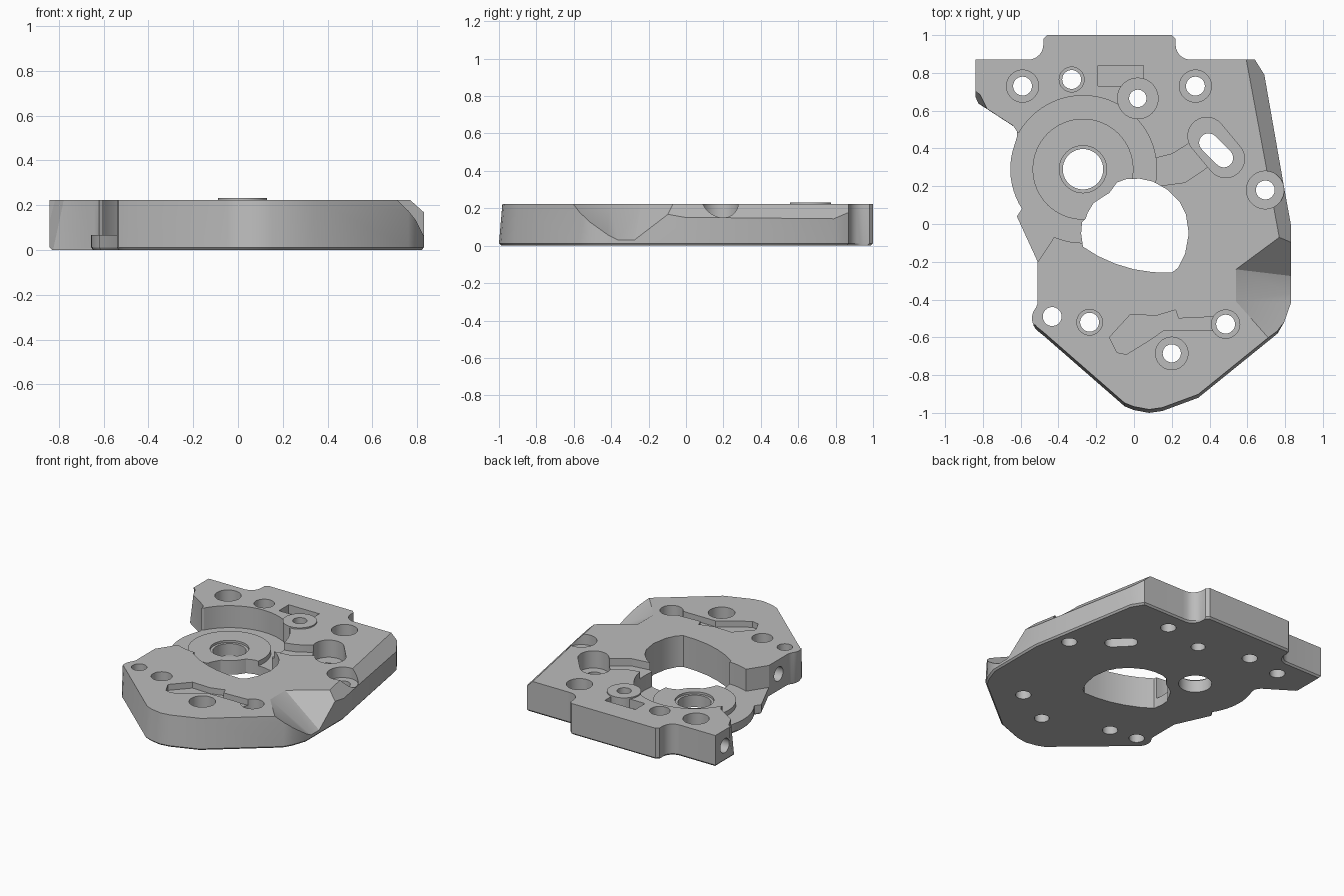
import bpy, bmesh, math
from mathutils import Vector

H = 0.222  # plate thickness
metal = bpy.data.materials.new("machined grey")
metal.diffuse_color = (0.5, 0.5, 0.5, 1)


def make(name, bm):
    bmesh.ops.recalc_face_normals(bm, faces=bm.faces)
    me = bpy.data.meshes.new(name)
    bm.to_mesh(me)
    bm.free()
    ob = bpy.data.objects.new(name, me)
    bpy.context.collection.objects.link(ob)
    me.materials.append(metal)
    return ob


def loft(name, rings):
    """Solid through stacked rings of equal point count."""
    bm = bmesh.new()
    vs = [[bm.verts.new(p) for p in r] for r in rings]
    n = len(rings[0])
    for a, b in zip(vs, vs[1:]):
        for i in range(n):
            j = (i + 1) % n
            bm.faces.new((a[i], a[j], b[j], b[i]))
    bm.faces.new(vs[0][::-1])
    bm.faces.new(vs[-1])
    return make(name, bm)


def prism(name, pts, z0, z1):
    return loft(name, [[(x, y, z) for x, y in pts] for z in (z0, z1)])


def arc(cx, cy, r, a0, a1, n):
    return [(cx + r * math.cos(math.radians(a0 + (a1 - a0) * i / n)),
             cy + r * math.sin(math.radians(a0 + (a1 - a0) * i / n))) for i in range(n + 1)]


def disc(name, x, y, r, z0, z1, n=40):
    return prism(name, arc(x, y, r, 0, 360, n)[:-1], z0, z1)


def slot(name, a, b, r, z0, z1):
    t = math.degrees(math.atan2(b[1] - a[1], b[0] - a[0]))
    return prism(name, arc(*b, r, t - 90, t + 90, 14) + arc(*a, r, t + 90, t + 270, 14), z0, z1)


def side_hole(name, x0, x1, y, z, r):
    pts = arc(y, z, r, 0, 360, 28)[:-1]
    return loft(name, [[(x, a, b) for a, b in pts] for x in (x0, x1)])


def hull(name, pts):
    bm = bmesh.new()
    vs = [bm.verts.new(p) for p in pts]
    res = bmesh.ops.convex_hull(bm, input=vs)
    loose = [v for v in bm.verts if not v.link_faces]
    bmesh.ops.delete(bm, geom=loose, context='VERTS')
    return make(name, bm)


def cut(ob, tool, op='DIFFERENCE'):
    m = ob.modifiers.new("cut", 'BOOLEAN')
    m.operation, m.solver, m.object = op, 'EXACT', tool
    bpy.context.view_layer.objects.active = ob
    bpy.ops.object.modifier_apply(modifier=m.name)
    bpy.data.objects.remove(tool, do_unlink=True)


# plate outline
outline = ([(-0.84, 0.87), (-0.56, 0.87)] + arc(-0.56, 0.95, 0.08, -80, 0, 6)
           + [(-0.48, 0.98), (-0.46, 1.0), (0.20, 1.0), (0.22, 0.98)]
           + arc(0.30, 0.95, 0.08, 180, 260, 6)
           + [(0.32, 0.87), (0.64, 0.87), (0.69, 0.79), (0.79, 0.22), (0.83, 0.0),
              (0.83, -0.42), (0.795, -0.52), (0.76, -0.58), (0.34, -0.92), (0.15, -0.99),
              (0.08, -1.0), (0.0, -0.985), (-0.05, -0.965), (-0.48, -0.59)]
           + arc(-0.45, -0.5, 0.09, 225, 140, 8)
           + [(-0.51, -0.42), (-0.51, -0.20), (-0.62, 0.04)]
           + arc(-0.27, 0.29, 0.385, 213, 160, 10)
           + [(-0.62, 0.46), (-0.62, 0.49), (-0.64, 0.52), (-0.84, 0.65)])


def ring(z, shrink=1.0, lift=0.0):
    return [(x * shrink, y * shrink + (lift if y < -0.55 else 0), z) for x, y in outline]


plate = loft("base_plate", [ring(0, 0.988), ring(0.012), ring(H, 1.0, 0.018)])

# sloped long edge on the right
top_edge = [(0.576, 0.97), (0.782, -0.14)]
bevel = []
for x, y in top_edge:
    bevel += [(x - 0.1, y - 0.018, H + 0.1), (x + 0.25, y + 0.045, H - 0.25), (x + 0.3, y + 0.05, H + 0.1)]
cut(plate, hull("edge_cutter", bevel))

# faceted notch in the right side
cut(plate, hull("notch_cutter", [
    (0.54, -0.24, H), (0.54, -0.41, H), (1.12, -0.32, -0.16), (1.12, -0.31, -0.16),
    (1.0, 0.10, H), (1.02, -0.95, H),
    (0.54, -0.24, 0.4), (0.54, -0.41, 0.4), (1.0, 0.10, 0.4), (1.02, -0.95, 0.4)]))

# clipped lower corner on the left ear
cut(plate, hull("ear_cutter", [(-0.9, 0.73, 0.4), (-0.9, 0.5, 0.4), (-0.77, 0.64, 0.4), (-0.7, 0.5, 0.4),
                               (-0.9, 0.77, -0.1), (-0.9, 0.5, -0.1), (-0.84, 0.64, -0.1)]))

# round gear pocket with its open left side
FLOOR = 0.066
cut(plate, disc("pocket_cutter", -0.27, 0.29, 0.39, FLOOR, 0.5, 72))
cut(plate, prism("pocket_side_cutter", [(-0.515, -0.21), (-0.41, -0.05), (-0.41, 0.45), (-0.6, 0.49),
                                        (-0.75, 0.40), (-0.75, -0.21)], FLOOR, 0.5))

# raised bearing seat with a thin groove near its rim
cut(plate, disc("seat", -0.27, 0.29, 0.267, 0.03, 0.10, 64), 'UNION')
cut(plate, disc("seat_recess", -0.27, 0.29, 0.125, 0.085, 0.5))
cut(plate, disc("seat_hole", -0.27, 0.29, 0.107, -0.1, 0.5))

# shallow channel towards the slot, then the slot pocket and slot
cut(plate, prism("channel_cutter", [(0.05, 0.33), (0.12, 0.35), (0.20, 0.37), (0.28, 0.42), (0.34, 0.48),
                                    (0.44, 0.34), (0.36, 0.28), (0.27, 0.22), (0.12, 0.20), (0.05, 0.20)],
                 0.17, 0.5))
cut(plate, slot("slot_pocket", (0.385, 0.465), (0.485, 0.345), 0.10, 0.10, 0.5))
cut(plate, slot("slot_hole", (0.395, 0.43), (0.475, 0.35), 0.05, -0.1, 0.5))

# large central opening, with a bite into the bearing seat
opening = [(-0.27, -0.12), (-0.19, -0.17), (-0.10, -0.21), (0.0, -0.24), (0.10, -0.255), (0.20, -0.258),
           (0.235, -0.23), (0.27, -0.16), (0.29, -0.05), (0.275, 0.05), (0.24, 0.12), (0.18, 0.18),
           (0.10, 0.225), (0.03, 0.24), (-0.04, 0.238), (-0.09, 0.22), (-0.13, 0.165), (-0.17, 0.14),
           (-0.215, 0.11), (-0.245, 0.06), (-0.255, 0.03), (-0.275, 0.01), (-0.28, -0.05)]
cut(plate, prism("opening_cutter", opening, -0.1, 0.5))

# branching groove at the front and small rectangular pocket at the back
cut(plate, prism("groove_cutter", [(-0.13, -0.60), (-0.02, -0.48), (0.12, -0.485), (0.22, -0.455),
                                   (0.235, -0.50), (0.45, -0.49), (0.48, -0.57), (0.38, -0.56),
                                   (0.16, -0.56), (0.09, -0.61), (-0.04, -0.69), (-0.09, -0.68)], 0.18, 0.5))
cut(plate, prism("rect_pocket", [(-0.19, 0.73), (0.05, 0.73), (0.05, 0.84), (-0.19, 0.84)], 0.16, 0.5))

# raised washer pad
cut(plate, disc("washer_pad", 0.02, 0.665, 0.11, 0.1, 0.232), 'UNION')

# bolt holes: x, y, bore radius, bore floor, hole radius
holes = [(-0.59, 0.73, 0.085, 0.10, 0.05), (-0.33, 0.765, 0.066, 0.12, 0.05),
         (0.325, 0.73, 0.085, 0.10, 0.05), (0.695, 0.18, 0.10, 0.147, 0.05),
         (-0.235, -0.52, 0.068, 0.12, 0.05), (0.485, -0.53, 0.075, 0.12, 0.05),
         (0.20, -0.685, 0.086, 0.10, 0.048), (0.02, 0.665, 0, 0, 0.046),
         (-0.433, -0.49, 0, 0, 0.05)]
for x, y, br, bz, r in holes:
    if br:
        cut(plate, disc("bore", x, y, br, bz, 0.5))
    cut(plate, disc("hole", x, y, r, -0.1, 0.5))

# horizontal holes in the left side
cut(plate, side_hole("side_hole", -1.0, -0.70, 0.765, 0.11, 0.05))
cut(plate, side_hole("side_hole", -0.7, -0.36, -0.31, 0.12, 0.05))

# smooth curved walls, keep machined edges crisp
for o in bpy.context.selected_objects:
    o.select_set(False)
plate.select_set(True)
bpy.context.view_layer.objects.active = plate
bpy.ops.object.shade_smooth_by_angle(angle=math.radians(25))
